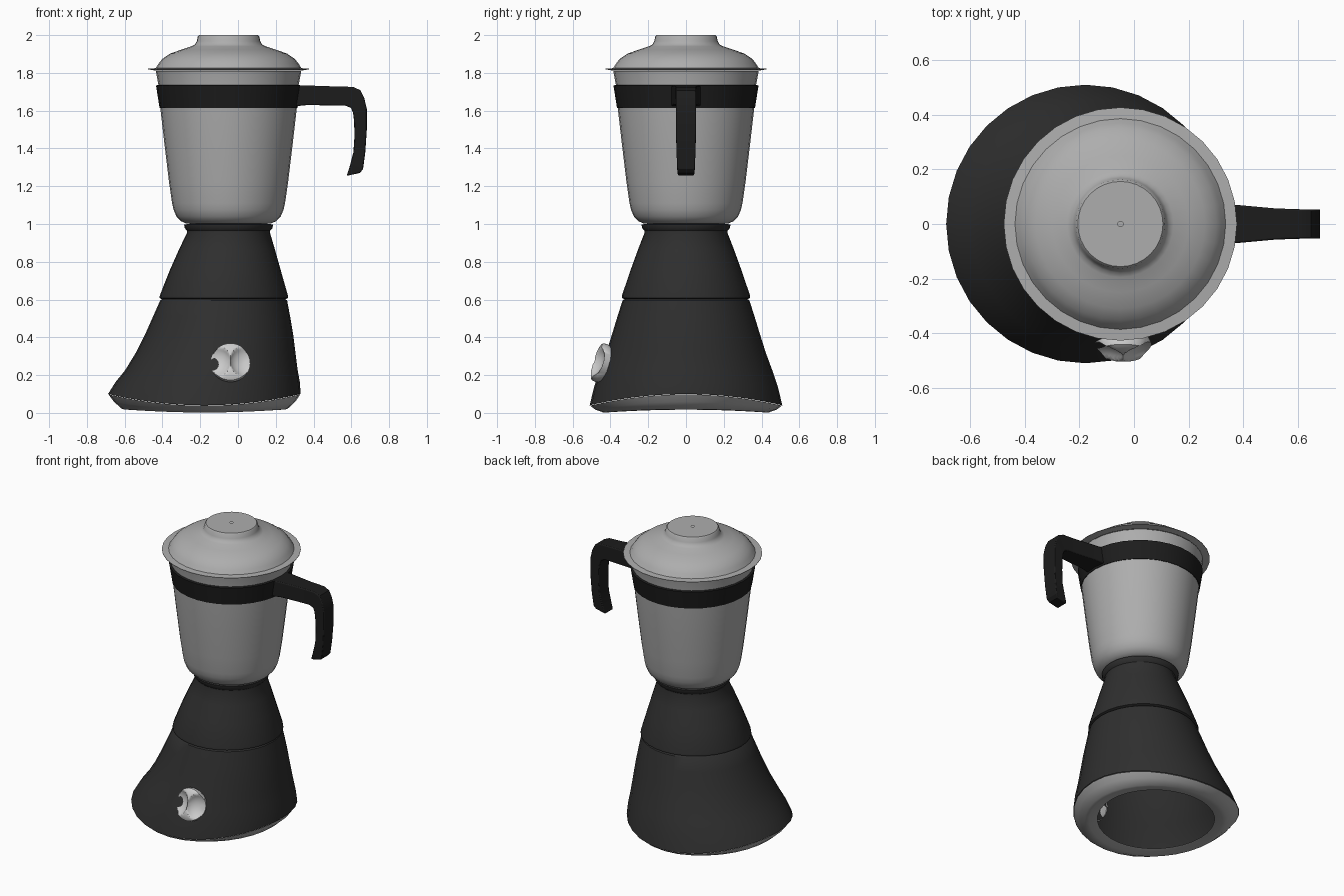
import bpy, bmesh
from math import cos, sin, pi, radians, sqrt
from mathutils import Matrix

if "Cube" in bpy.data.objects:
    bpy.data.objects.remove(bpy.data.objects["Cube"])

N = 32
JAR_X = -0.05


def material(name, v):
    m = bpy.data.materials.new(name)
    m.diffuse_color = (v, v, v, 1)
    m.use_nodes = True
    m.node_tree.nodes["Principled BSDF"].inputs["Base Color"].default_value = m.diffuse_color
    return m


BLACK = material("black_plastic", 0.028)
HANDLE = material("handle_black", 0.012)
STEEL = material("steel", 0.42)


def finish(name, bm, mat=None, angle=35, recalc=True):
    if recalc:
        bmesh.ops.recalc_face_normals(bm, faces=bm.faces)
    me = bpy.data.meshes.new(name)
    bm.to_mesh(me)
    bm.free()
    ob = bpy.data.objects.new(name, me)
    bpy.context.collection.objects.link(ob)
    if mat:
        me.materials.append(mat)
    bpy.ops.object.select_all(action='DESELECT')
    ob.select_set(True)
    bpy.context.view_layer.objects.active = ob
    bpy.ops.object.shade_smooth_by_angle(angle=radians(angle))
    return ob


def rings(name, profile, mat=None, closed=False, cap_start=False, angle=35):
    """Loft circles given as (centre x, radius, z, saddle amount)."""
    bm = bmesh.new()
    loops = []
    for cx, r, z, s in profile:
        loops.append([bm.verts.new((cx + r * cos(t), r * sin(t), z + s * cos(2 * t)))
                      for t in (2 * pi * i / N for i in range(N))])
    pairs = list(zip(loops, loops[1:]))
    if closed:
        pairs.append((loops[-1], loops[0]))
    for a, b in pairs:
        for i in range(N):
            j = (i + 1) % N
            bm.faces.new((a[i], a[j], b[j], b[i]))
    if cap_start:
        bm.faces.new(loops[0][::-1])
    return finish(name, bm, mat, angle)


def lathe(name, profile, mat=None, **kw):
    return rings(name, [(JAR_X, r, z, 0) for r, z in profile], mat, **kw)


# Leaning motor housing with saddle-shaped lower rim
rings("lower_housing", [
    (-.178, .510, .070, .030), (-.160, .487, .150, .015), (-.141, .457, .225, 0),
    (-.118, .422, .32, 0), (-.100, .392, .415, 0), (-.087, .363, .51, 0),
    (-.076, .336, .595, 0), (-.076, .326, .602, 0)], BLACK)
rings("upper_housing", [
    (-.076, .326, .602, 0), (-.075, .340, .608, 0), (-.075, .339, .622, 0),
    (-.067, .292, .76, 0), (-.058, .252, .87, 0), (-.05, .219, .955, 0),
    (-.05, .220, .965, 0), (-.05, .232, .978, 0), (-.05, .236, .998, 0),
    (-.05, .200, 1.0, 0)], BLACK)

# Grey foot ring, open in the middle
rings("foot_ring", [
    (-.178, .508, .068, .030), (-.177, .480, .038, .021), (-.176, .437, .011, .009),
    (-.176, .410, .010, .007), (-.176, .360, .022, .004)], STEEL, angle=60)

# Jar
lathe("jar", [
    (.19, 1.0), (.225, 1.003), (.252, 1.015), (.276, 1.04), (.291, 1.075),
    (.299, 1.11), (.315, 1.22), (.339, 1.42), (.361, 1.61), (.371, 1.735),
    (.385, 1.81)], STEEL, cap_start=True)

# Band around the jar
lathe("jar_band", [
    (.355, 1.613), (.365, 1.613), (.384, 1.733), (.368, 1.738)], HANDLE, closed=True)

# Lid with thin flange and raised cap
lathe("lid", [
    (.384, 1.812), (.427, 1.819), (.427, 1.822), (.386, 1.825), (.370, 1.85),
    (.352, 1.873), (.31, 1.902), (.25, 1.923), (.195, 1.941), (.178, 1.950),
    (.168, 1.968), (.163, 1.992), (.156, 2.0), (.01, 2.0)], STEEL)

# Hooked handle: (outer x, z, inner x, z, half width)
sections = [
    (.310, 1.733, .290, 1.622, .078), (.375, 1.733, .370, 1.630, .070),
    (.520, 1.728, .510, 1.627, .057), (.610, 1.726, .570, 1.626, .054),
    (.648, 1.708, .598, 1.615, .054), (.668, 1.668, .609, 1.590, .054),
    (.682, 1.610, .614, 1.550, .054), (.682, 1.500, .617, 1.470, .053),
    (.674, 1.380, .611, 1.380, .050), (.662, 1.290, .590, 1.300, .047),
    (.645, 1.270, .575, 1.255, .043)]
bm = bmesh.new()
prev = None
for ox, oz, ix, iz, w in sections:
    cur = [bm.verts.new(p) for p in
           ((ox, -w, oz), (ox, w, oz), (ix, w, iz), (ix, -w, iz))]
    if prev:
        for i in range(4):
            j = (i + 1) % 4
            bm.faces.new((prev[i], prev[j], cur[j], cur[i]))
    else:
        bm.faces.new(cur[::-1])
    prev = cur
bm.faces.new(prev)
h = finish("handle", bm, HANDLE, 30)
bev = h.modifiers.new("soft_edges", 'BEVEL')
bev.width = .006
bev.segments = 2
bev.limit_method = 'ANGLE'
bev.angle_limit = radians(50)

# Knob: round dial with two scooped sides leaving a waisted grip
R, DEPTH = .105, .062


def knob_height(u, v):
    top = DEPTH - .020 * (sqrt(u * u + v * v) / R) ** 4
    d2 = .090 ** 2 - (abs(u) - .086) ** 2 - (v * .95) ** 2
    scoop = .078 - .75 * sqrt(d2) if d2 > 0 else 1
    return max(.012, min(top, scoop))


bm = bmesh.new()
centre = bm.verts.new((0, 0, knob_height(0, 0)))
prev = None
M = 12
for k in range(1, M + 3):
    cur = []
    for i in range(48):
        t = 2 * pi * i / 48
        r = R * .97 * min(k, M) / M
        z = knob_height(r * cos(t), r * sin(t))
        if k == M + 1:
            r, z = R, min(z, .020)
        elif k == M + 2:
            r, z = R * .86, -.020
        cur.append(bm.verts.new((r * cos(t), r * sin(t), z)))
    for i in range(48):
        j = (i + 1) % 48
        if prev:
            bm.faces.new((prev[i], cur[i], cur[j], prev[j]))
        else:
            bm.faces.new((centre, cur[i], cur[j]))
    prev = cur
bm.transform(Matrix.Translation((-.04, -.428, .258)) @ Matrix.Rotation(radians(73), 4, 'X'))
finish("dial_knob", bm, None, 40, recalc=False)
